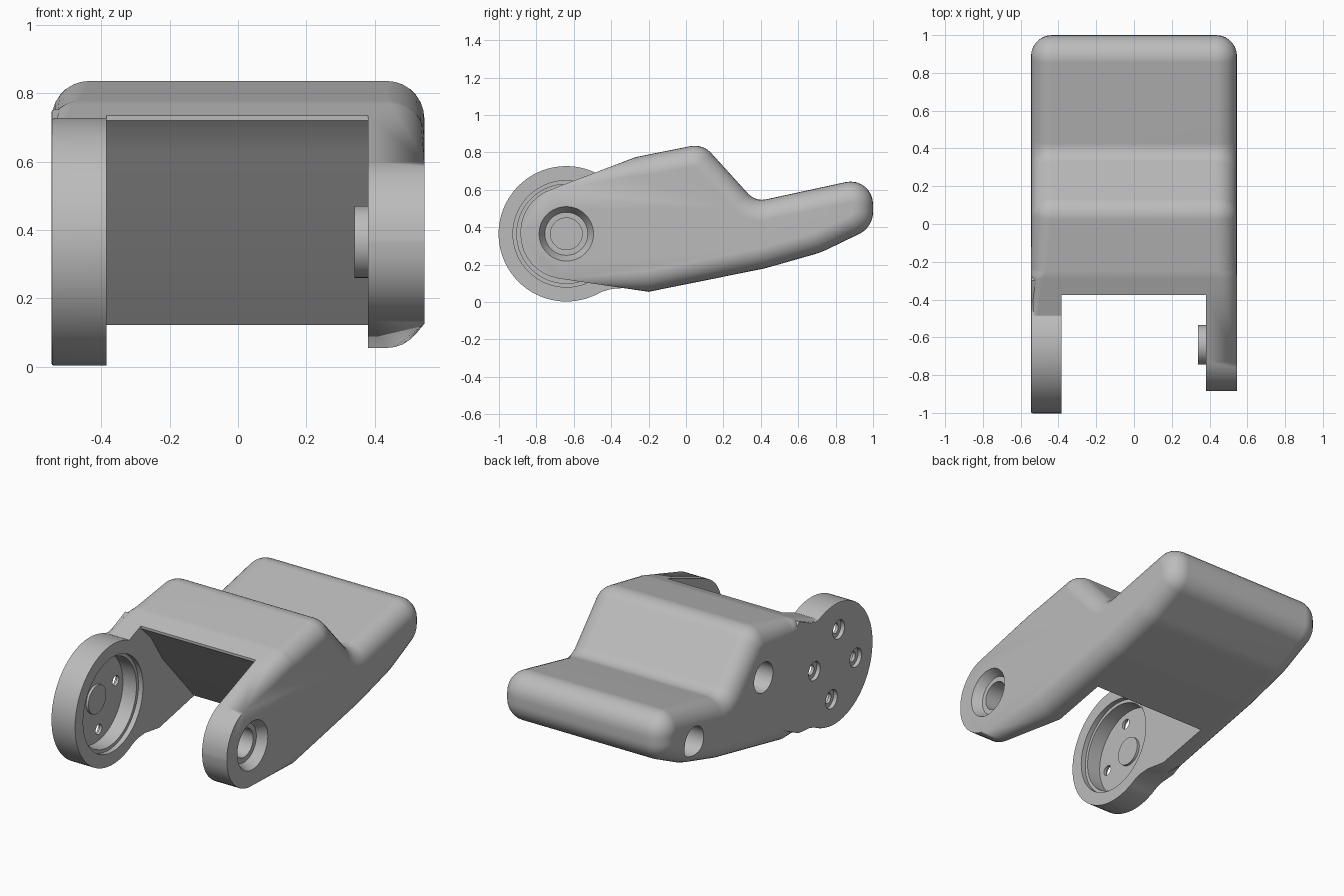
import bpy, bmesh, math
from mathutils import Vector, Matrix

cube = bpy.data.objects.get("Cube")
if cube:
    bpy.data.objects.remove(cube, do_unlink=True)

HINGE = (-0.64, 0.365)
HALF = 0.545


def make_object(name, bm):
    bmesh.ops.remove_doubles(bm, verts=bm.verts, dist=1e-5)
    bmesh.ops.recalc_face_normals(bm, faces=bm.faces)
    mesh = bpy.data.meshes.new(name)
    bm.to_mesh(mesh)
    bm.free()
    obj = bpy.data.objects.new(name, mesh)
    bpy.context.collection.objects.link(obj)
    return obj


def rounded(corners, steps=8):
    """Turn (y, z, radius) corners into an outline with arcs."""
    out = []
    for i, (y, z, r) in enumerate(corners):
        p = Vector((y, z))
        if r == 0:
            out.append(p)
            continue
        a = (Vector(corners[i - 1][:2]) - p).normalized()
        b = (Vector(corners[(i + 1) % len(corners)][:2]) - p).normalized()
        half = a.angle(b) / 2
        centre = p + (a + b).normalized() * r / math.sin(half)
        t = r / math.tan(half)
        s, e = p + a * t - centre, p + b * t - centre
        sweep = math.pi - 2 * half
        for k in range(steps + 1):
            f = k / steps
            out.append(centre + (s * math.sin((1 - f) * sweep)
                                 + e * math.sin(f * sweep)) / math.sin(sweep))
    return out


def loft(name, outline, x0, x1, r=0.0, fade0=None, fade1=None, steps=7):
    """Extrude a y-z outline along x, rounding both rims by a fading radius."""
    n = len(outline)
    normals = []
    for i, p in enumerate(outline):
        a = (p - outline[i - 1]).normalized()
        b = (outline[(i + 1) % n] - p).normalized()
        na, nb = Vector((a.y, -a.x)), Vector((b.y, -b.x))
        m = (na + nb).normalized()
        normals.append(m / max(m.dot(na), 0.5))

    def weight(p, fade):
        if fade is None:
            return 1.0
        f = min(max((p.x - fade[0]) / (fade[1] - fade[0]), 0), 1)
        return f * f * (3 - 2 * f)

    angles = [math.pi / 2 * k / steps for k in range(steps + 1)] if r else [0]
    rings = [(x0, 1, fade0, a) for a in reversed(angles)]
    rings += [(x1, -1, fade1, a) for a in angles]
    bm = bmesh.new()
    loops = []
    for x, sign, fade, a in rings:
        loop = []
        for p, m in zip(outline, normals):
            rad = r * weight(p, fade)
            q = p - m * rad * (1 - math.cos(a))
            loop.append(bm.verts.new((x + sign * rad * (1 - math.sin(a)), q.x, q.y)))
        loops.append(loop)
    for la, lb in zip(loops, loops[1:]):
        for i in range(n):
            j = (i + 1) % n
            bm.faces.new((la[i], la[j], lb[j], lb[i]))
    bm.faces.new(loops[0])
    bm.faces.new(loops[-1])
    return make_object(name, bm)


def rod(name, centre, x0, x1, r0, r1=None, segments=48):
    """Cylinder or cone lying along x."""
    bm = bmesh.new()
    place = Matrix.Translation(((x0 + x1) / 2, *centre)) @ Matrix.Rotation(math.pi / 2, 4, 'Y')
    bmesh.ops.create_cone(bm, cap_ends=True, segments=segments, radius1=r0,
                          radius2=r0 if r1 is None else r1, depth=x1 - x0, matrix=place)
    return make_object(name, bm)


def combine(target, tool, operation='DIFFERENCE'):
    tool.hide_render = True
    mod = target.modifiers.new("combine", 'BOOLEAN')
    mod.operation, mod.solver, mod.object = operation, 'EXACT', tool
    bpy.ops.object.select_all(action='DESELECT')
    bpy.context.view_layer.objects.active = target
    target.select_set(True)
    bpy.ops.object.modifier_apply(modifier=mod.name)
    bpy.data.objects.remove(tool, do_unlink=True)


# Lever body with the plain arm outline, full width
side = rounded([(-0.885, 0.156, 0.24), (-0.2, 0.055, 0), (0.42, 0.18, 0.5),
                (0.72, 0.265, 0.5), (1.0, 0.4, 0.13), (1.0, 0.673, 0.12),
                (0.371, 0.537, 0.1), (0.089, 0.847, 0.12), (-0.27, 0.775, 0.25),
                (-0.885, 0.54, 0.24)])
lever = loft("lever_body", side, -HALF, HALF, 0.11, (-0.45, -0.15), (-0.6, -0.2))

# Large hinge disc with its neck, on the right arm
disc = [Vector(HINGE) + 0.362 * Vector((math.cos(a), math.sin(a)))
        for a in (math.radians(65 + 230 * k / 60) for k in range(61))]
disc += [Vector(p) for p in ((-0.45, 0.055), (-0.4, 0.07), (-0.3, 0.078), (-0.15, 0.15),
                             (-0.15, 0.6), (-0.3, 0.752), (-0.4, 0.708), (-0.45, 0.692))]
combine(lever, loft("hinge_disc", disc, -HALF - 0.001, -0.37, 0.008, steps=2), 'UNION')

# Gap between the arms, with the slanted inner wall
gap = [Vector(p) for p in ((-1.2, -0.1), (0.33, -0.1), (0.13, 0.125), (-0.17, 0.46),
                           (-0.28, 0.63), (-0.375, 0.72), (-0.375, 1.1), (-1.2, 1.1))]
combine(lever, loft("gap_cutter", gap, -0.385, 0.38))

# Stepped pocket and centre boss on the inside of the disc
combine(lever, rod("pocket_rim", HINGE, -0.415, -0.3, 0.285, segments=64))
combine(lever, rod("pocket", HINGE, -0.505, -0.3, 0.265, segments=64))
combine(lever, rod("pocket_boss", HINGE, -0.52, -0.49, 0.085), 'UNION')

# Four stepped screw holes through the disc
for k in range(4):
    a = math.radians(10 + 90 * k)
    spot = (HINGE[0] + 0.2 * math.cos(a), HINGE[1] + 0.2 * math.sin(a))
    combine(lever, rod("screw_head", spot, -0.6, -0.522, 0.056, segments=32))
    combine(lever, rod("screw_hole", spot, -0.6, -0.45, 0.03, segments=24))

# Two blind holes in the right flank
for spot in ((0.04, 0.545), (0.70, 0.41)):
    combine(lever, rod("blind_hole", spot, -0.6, -0.43, 0.09))

# Inner collar, countersink and bore on the left arm
combine(lever, rod("collar", HINGE, 0.34, 0.4, 0.105), 'UNION')
combine(lever, rod("countersink", HINGE, 0.49, 0.546, 0.115, 0.146))
combine(lever, rod("bore", HINGE, 0.2, 0.6, 0.085))

# Single grey material and smooth shading
grey = bpy.data.materials.new("plain_grey")
grey.use_nodes = True
colour = (0.5, 0.5, 0.5, 1)
grey.diffuse_color = colour
grey.node_tree.nodes["Principled BSDF"].inputs["Base Color"].default_value = colour
lever.data.materials.clear()
lever.data.materials.append(grey)
for face in lever.data.polygons:
    face.material_index = 0
bpy.ops.object.select_all(action='DESELECT')
lever.select_set(True)
bpy.context.view_layer.objects.active = lever
bpy.ops.object.shade_smooth_by_angle(angle=math.radians(30))
normals = lever.modifiers.new("weighted_normals", 'WEIGHTED_NORMAL')
normals.keep_sharp = True
